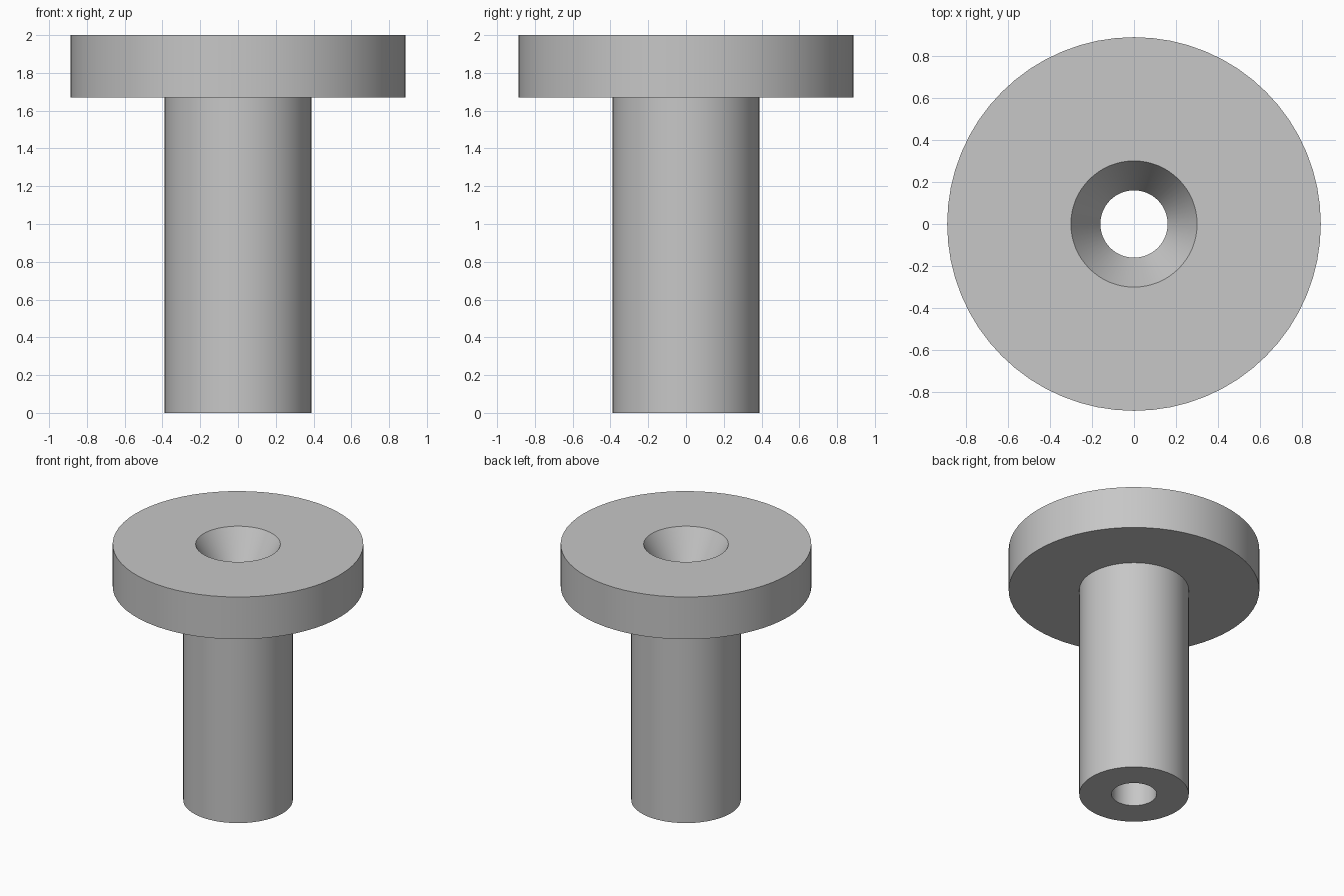
import bpy
import bmesh
import math

cube = bpy.data.objects.get("Cube")
if cube:
    bpy.data.objects.remove(cube, do_unlink=True)

SEGMENTS = 64
FLANGE_R, SHAFT_R, SINK_R, BORE_R = 0.888, 0.388, 0.30, 0.16
TOP, FLANGE_BOTTOM, SINK_BOTTOM = 2.0, 1.67, 1.76

# Plain grey metal
grey = bpy.data.materials.new("grey_metal")
grey.use_nodes = True
colour = (0.57, 0.57, 0.57, 1)
grey.diffuse_color = colour
grey.node_tree.nodes["Principled BSDF"].inputs["Base Color"].default_value = colour


def lathe(name, profile):
    """Revolve a closed (radius, height) profile around the z axis."""
    bm = bmesh.new()
    verts = [bm.verts.new((r, 0, z)) for r, z in profile]
    edges = [bm.edges.new((v, verts[(i + 1) % len(verts)])) for i, v in enumerate(verts)]
    bmesh.ops.spin(bm, geom=verts + edges, cent=(0, 0, 0), axis=(0, 0, 1),
                   angle=math.tau, steps=SEGMENTS, use_merge=True)
    bmesh.ops.remove_doubles(bm, verts=bm.verts, dist=1e-5)
    bmesh.ops.recalc_face_normals(bm, faces=bm.faces)
    mesh = bpy.data.meshes.new(name)
    bm.to_mesh(mesh)
    bm.free()
    mesh.materials.append(grey)
    obj = bpy.data.objects.new(name, mesh)
    bpy.context.collection.objects.link(obj)
    bpy.ops.object.select_all(action='DESELECT')
    obj.select_set(True)
    bpy.context.view_layer.objects.active = obj
    bpy.ops.object.shade_smooth_by_angle(angle=math.radians(25))
    return obj


# Flanged bushing: shaft, wide flange, countersink and through bore
lathe("flanged_bushing", [
    (BORE_R, 0), (SHAFT_R, 0),
    (SHAFT_R, FLANGE_BOTTOM), (FLANGE_R, FLANGE_BOTTOM),
    (FLANGE_R, TOP), (SINK_R, TOP),
    (BORE_R, SINK_BOTTOM),
])
